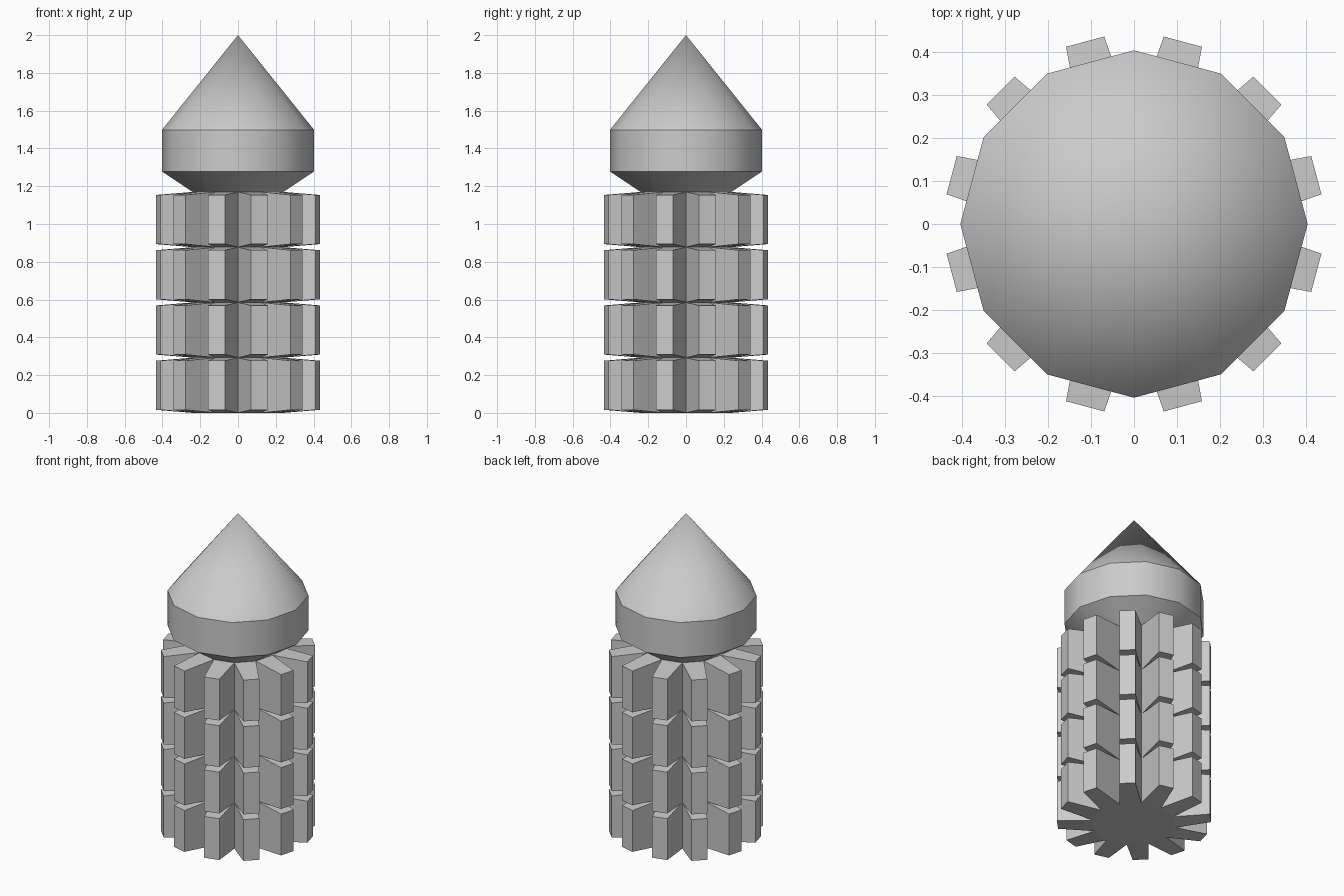
import bpy, bmesh
from math import sin, cos, pi, radians
from mathutils import Vector

if "Cube" in bpy.data.objects:
    bpy.data.objects.remove(bpy.data.objects["Cube"])

N = 12            # sides all round
R_CORE = 0.24     # core radius at the valleys
D_TOOTH = 0.438   # distance of tooth faces from the axis
INSET = 0.0163    # tooth faces shrink by this on every side
RINGS, H = 4, 0.2925


def ring(bm, r, z):
    return [bm.verts.new((r * cos(2 * pi * i / N), r * sin(2 * pi * i / N), z))
            for i in range(N)]


def bridge(bm, low, high):
    return [bm.faces.new((low[i], low[(i + 1) % N], high[(i + 1) % N], high[i]))
            for i in range(N)]


def finish(bm, name):
    bm.normal_update()
    me = bpy.data.meshes.new(name)
    bm.to_mesh(me)
    bm.free()
    ob = bpy.data.objects.new(name, me)
    bpy.context.collection.objects.link(ob)
    return ob


# Toothed body: stacked 12-sided core, each panel extruded into a tapered tooth
bm = bmesh.new()
rings = [ring(bm, R_CORE, k * H) for k in range(RINGS + 1)]
panels = []
for low, high in zip(rings, rings[1:]):
    panels += bridge(bm, low, high)
bm.faces.new(rings[0][::-1])
bm.faces.new(rings[-1])
half = R_CORE * sin(pi / N)
depth = D_TOOTH - R_CORE * cos(pi / N)
bm.normal_update()
for f in panels:
    n, c = f.normal.copy(), f.calc_center_median()
    side = Vector((0, 0, 1)).cross(n)
    face = bmesh.ops.extrude_discrete_faces(bm, faces=[f])["faces"][0]
    for v in face.verts:
        o = v.co - c
        v.co = (c + n * depth + side * (o.dot(side) * (1 - INSET / half))
                + Vector((0, 0, o.z * (1 - 2 * INSET / H))))
finish(bm, "toothed_body")

# Pointed head: flared neck, straight band and cone tip
bm = bmesh.new()
top = RINGS * H
prof = [ring(bm, r, z) for r, z in ((R_CORE, top), (0.403, 1.278), (0.403, 1.498))]
for low, high in zip(prof, prof[1:]):
    bridge(bm, low, high)
tip = bm.verts.new((0, 0, 2))
for i in range(N):
    bm.faces.new((prof[-1][i], prof[-1][(i + 1) % N], tip))
bm.faces.new(prof[0][::-1])
head = finish(bm, "pointed_head")
for p in head.data.polygons:
    p.use_smooth = True
head.data.set_sharp_from_angle(angle=radians(32))
